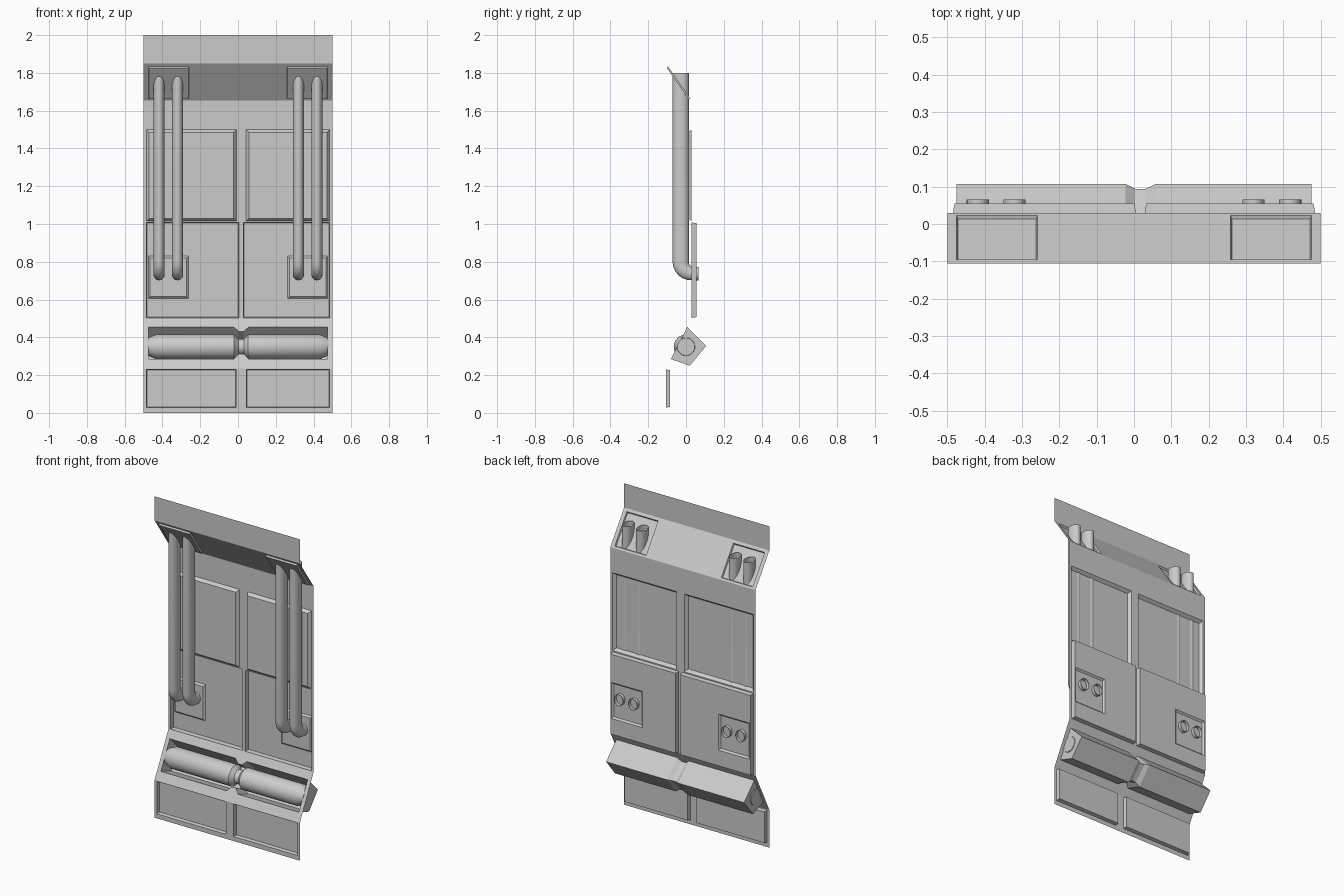
import bpy, bmesh
from math import sin, cos, pi

if "Cube" in bpy.data.objects:
    bpy.data.objects.remove(bpy.data.objects["Cube"])

CX = 0.017  # the centre seam sits slightly off zero


def finish(bm, name, smooth=False):
    bmesh.ops.remove_doubles(bm, verts=bm.verts, dist=1e-5)
    me = bpy.data.meshes.new(name)
    bm.to_mesh(me)
    bm.free()
    ob = bpy.data.objects.new(name, me)
    bpy.context.collection.objects.link(ob)
    if smooth:
        bpy.ops.object.select_all(action='DESELECT')
        ob.select_set(True)
        bpy.context.view_layer.objects.active = ob
        bpy.ops.object.shade_smooth_by_angle(angle=0.6)
    return ob


def face(bm, pts):
    bm.faces.new([bm.verts.new(p) for p in pts])


def sheet(name, a, b, panels):
    """Thin sheet from profile point a to b (y, z), full width, with nested pressed panels.
    Panel: (x0, z0, x1, z1, depth towards the back or None for a hole, bevel, children)."""
    bm = bmesh.new()
    dy, dz = b[0] - a[0], b[1] - a[1]
    ln = (dy * dy + dz * dz) ** 0.5
    n = (dz / ln, -dy / ln)

    def P(x, z, d):
        return (x, a[0] + dy * (z - a[1]) / dz + n[0] * d, z + n[1] * d)

    def corners(x0, z0, x1, z1, d):
        return [P(x0, z0, d), P(x1, z0, d), P(x1, z1, d), P(x0, z1, d)]

    def fill(x0, z0, x1, z1, d, kids):
        xs = sorted({x0, x1, *[k[0] for k in kids], *[k[2] for k in kids]})
        zs = sorted({z0, z1, *[k[1] for k in kids], *[k[3] for k in kids]})
        for xa, xb in zip(xs, xs[1:]):
            for za, zb in zip(zs, zs[1:]):
                mx, mz = (xa + xb) / 2, (za + zb) / 2
                if not any(k[0] < mx < k[2] and k[1] < mz < k[3] for k in kids):
                    face(bm, corners(xa, za, xb, zb, d))
        for kx0, kz0, kx1, kz1, depth, bv, sub in kids:
            if depth is None:
                continue
            inner = (kx0 + bv, kz0 + bv, kx1 - bv, kz1 - bv)
            o = corners(kx0, kz0, kx1, kz1, d)
            i = corners(*inner, d + depth)
            for k in range(4):
                j = (k + 1) % 4
                face(bm, [o[k], o[j], i[j], i[k]])
            fill(*inner, d + depth, sub)

    fill(-0.5, a[1], 0.5, b[1], 0, panels)
    return finish(bm, name)


def pair(z0, z1, gap, depth, bevel, kids=((), ())):
    return [(-0.485, z0, CX - gap, z1, depth, bevel, kids[0]),
            (CX + gap, z0, 0.485, z1, depth, bevel, kids[1])]


# wall sheets, bottom to top
pads = [[(-0.475, 0.605, -0.262, 0.83, -0.01, 0.01, ())],
        [(0.262, 0.605, 0.475, 0.83, -0.01, 0.01, ())]]
sheet("bottom_wall", (-0.106, 0), (-0.106, 0.235), pair(0.028, 0.23, 0.027, 0.022, 0.004))
sheet("lower_slope", (-0.106, 0.235), (0.03, 0.5),
      [(-0.475, 0.285, 0.475, 0.455, None, 0, ())])
sheet("main_wall", (0.03, 0.5), (0.03, 1.655),
      pair(0.503, 1.008, 0.012, 0.025, 0.004, pads) + pair(1.015, 1.5, 0.026, -0.018, 0.015))
sheet("upper_slope", (0.03, 1.655), (-0.106, 1.85),
      [(s * 0.367 - 0.108, 1.665, s * 0.367 + 0.108, 1.835, -0.01, 0.003, ()) for s in (-1, 1)])
sheet("top_wall", (-0.106, 1.85), (-0.106, 2.0), [])


# trough behind the lower slope, pinched at the centre
def on_slope(z):
    return (-0.106 + 0.136 * (z - 0.235) / 0.265, z)


full = [on_slope(0.455), (0.107, 0.355), (0.02, 0.25), on_slope(0.285)]
neck = [on_slope(0.432), (0.094, 0.352), (0.02, 0.268), on_slope(0.312)]
stations = [(-0.475, full), (CX - 0.04, full), (CX - 0.014, neck),
            (CX + 0.014, neck), (CX + 0.04, full), (0.475, full)]
bm = bmesh.new()
for (xa, pa), (xb, pb) in zip(stations, stations[1:]):
    for k in range(3):
        face(bm, [(xa, *pa[k]), (xa, *pa[k + 1]), (xb, *pb[k + 1]), (xb, *pb[k])])
for x, prof in (stations[0], stations[-1]):
    pts = [(x, *p) for p in prof]
    face(bm, pts if x > 0 else pts[::-1])
for k in (0, 3):  # flat tabs filling the sheet at the pinch
    pts = [(x, *p[k]) for x, p in stations[1:5]]
    face(bm, pts if k == 3 else pts[::-1])
finish(bm, "trough")


def tube(name, rings, cap=False):
    bm = bmesh.new()
    loops = [[bm.verts.new(p) for p in r] for r in rings]
    n = len(loops[0])
    for a, b in zip(loops, loops[1:]):
        for k in range(n):
            j = (k + 1) % n
            bm.faces.new([a[k], a[j], b[j], b[k]])
    if cap:
        bm.faces.new(loops[0][::-1])
        bm.faces.new(loops[-1])
    bmesh.ops.recalc_face_normals(bm, faces=bm.faces)
    return finish(bm, name, True)


# horizontal roller with tapered ends and a narrow neck
N = 24
ang = [2 * pi * k / N for k in range(N)]
R = 0.065
roller = [(-0.479, 0.046), (-0.465, 0.052), (-0.435, R), (CX - 0.037, R), (CX - 0.015, 0.042),
          (CX + 0.015, 0.042), (CX + 0.037, R), (0.435, R), (0.465, 0.052), (0.479, 0.046)]
tube("roller", [[(x, r * cos(t), 0.35 + r * sin(t)) for t in ang] for x, r in roller], True)

# elliptical pipes bending back into the wall
path = [(-0.028, 1.8, pi / 2)]
path += [(0.035 - 0.063 * cos(t), 0.8 - 0.063 * sin(t), pi / 2 - t)
         for t in [pi / 2 * i / 6 for i in range(7)]]
path.append((0.066, 0.737, 0))
for i, x in enumerate((-0.418, -0.32, 0.32, 0.418)):
    rings = []
    for y, z, h in path:  # h is the pipe direction: pi/2 upright, 0 level
        w = 0.035 + 0.008 * sin(h)
        rings.append([(x + 0.03 * cos(t), y + w * sin(t) * sin(h), z + w * sin(t) * cos(h))
                      for t in ang])
    tube(f"pipe_{i + 1}", rings)
